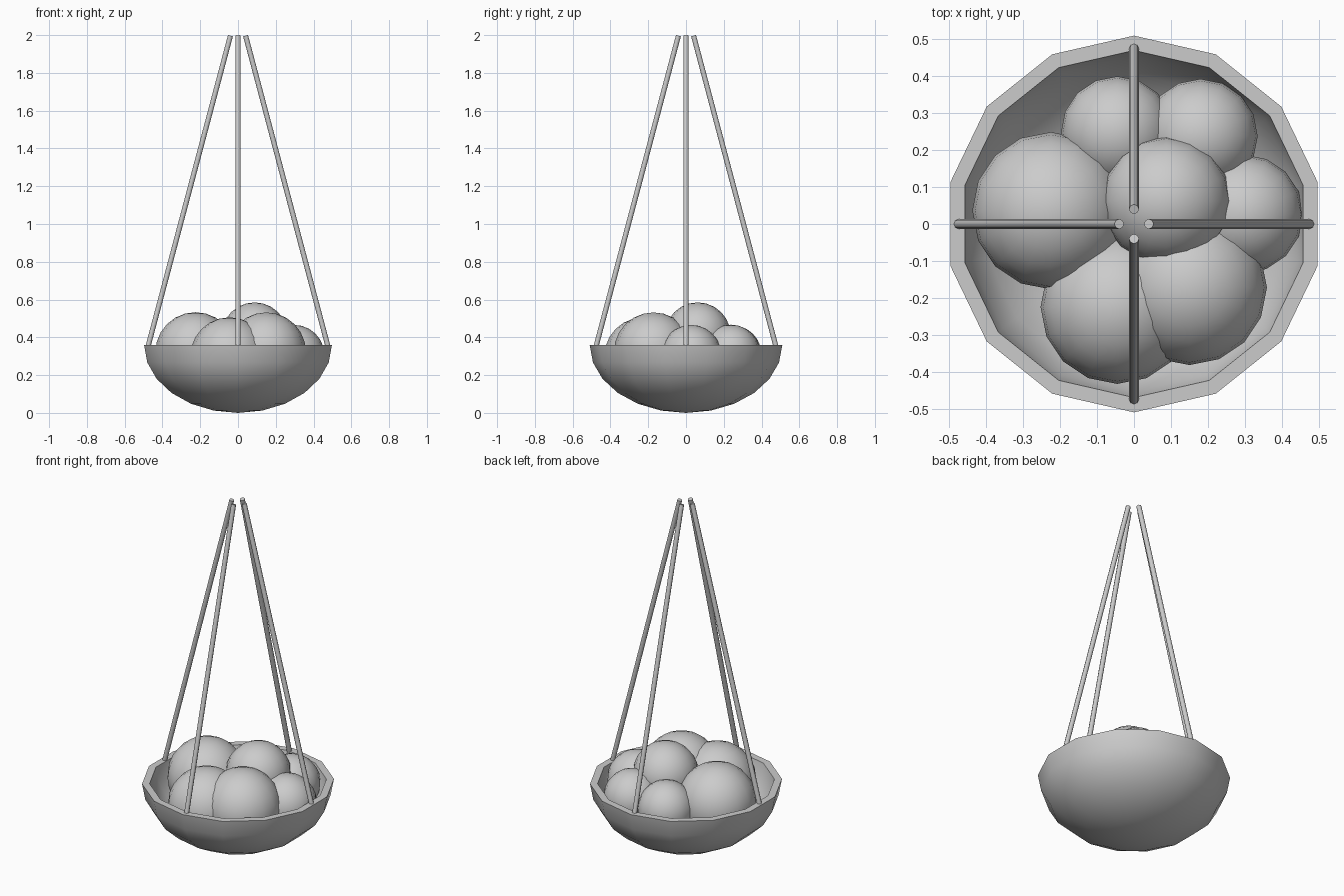
import bpy, bmesh, math
from mathutils import Vector

if "Cube" in bpy.data.objects:
    bpy.data.objects.remove(bpy.data.objects["Cube"])

SEG, RIM_Z = 14, 0.36


def smooth(obj, angle):
    bpy.ops.object.select_all(action='DESELECT')
    obj.select_set(True)
    bpy.context.view_layer.objects.active = obj
    bpy.ops.object.shade_smooth_by_angle(angle=math.radians(angle))


def lathe(name, profile):
    # Revolve an (r, z) profile that starts and ends on the axis
    bm = bmesh.new()
    rings = []
    for r, z in profile:
        if r < 1e-4:
            rings.append([bm.verts.new((0, 0, z))])
        else:
            angles = [math.pi / 2 + math.tau * i / SEG for i in range(SEG)]
            rings.append([bm.verts.new((r * math.cos(a), r * math.sin(a), z)) for a in angles])
    for a, b in zip(rings, rings[1:]):
        for i in range(SEG):
            j = (i + 1) % SEG
            if len(a) == 1:
                bm.faces.new((a[0], b[j], b[i]))
            elif len(b) == 1:
                bm.faces.new((a[i], a[j], b[0]))
            else:
                bm.faces.new((a[i], a[j], b[j], b[i]))
    bmesh.ops.recalc_face_normals(bm, faces=bm.faces)
    mesh = bpy.data.meshes.new(name)
    bm.to_mesh(mesh)
    bm.free()
    obj = bpy.data.objects.new(name, mesh)
    bpy.context.collection.objects.link(obj)
    return obj


def quarter(radius, depth):
    # Half-ellipse profile from the bottom pole to the rim
    steps = [math.radians(15 * k) for k in range(7)]
    return [(radius * math.sin(t), RIM_Z - depth * math.cos(t)) for t in steps]


# Hanging bowl with a thick flat rim
bowl = lathe("bowl", quarter(0.51, 0.36) + quarter(0.47, 0.32)[::-1])
smooth(bowl, 40)

# Fruit heap: x, y, z, radius
fruits = [
    (-0.225, 0.036, 0.32, 0.213),
    (0.088, 0.062, 0.41, 0.175),
    (0.15, -0.172, 0.322, 0.21),
    (-0.045, -0.225, 0.298, 0.208),
    (-0.045, 0.247, 0.31, 0.153),
    (0.18, 0.238, 0.312, 0.155),
    (0.297, 0.027, 0.305, 0.161),
]
for i, (x, y, z, r) in enumerate(fruits):
    bpy.ops.mesh.primitive_uv_sphere_add(segments=16, ring_count=12, radius=r, location=(x, y, z))
    fruit = bpy.context.object
    fruit.name = f"fruit_{i + 1}"
    smooth(fruit, 60)

# Four ropes rising from the rim towards the centre
for i in range(4):
    a = i * math.pi / 2
    out = Vector((math.cos(a), math.sin(a), 0))
    low = out * 0.478 + Vector((0, 0, 0.345))
    top = out * 0.04 + Vector((0, 0, 1.997))
    d = top - low
    bpy.ops.mesh.primitive_cylinder_add(vertices=8, radius=0.0135, depth=d.length, location=(low + top) / 2)
    rope = bpy.context.object
    rope.name = f"rope_{i + 1}"
    rope.rotation_euler = d.to_track_quat('Z', 'Y').to_euler()
    smooth(rope, 50)
